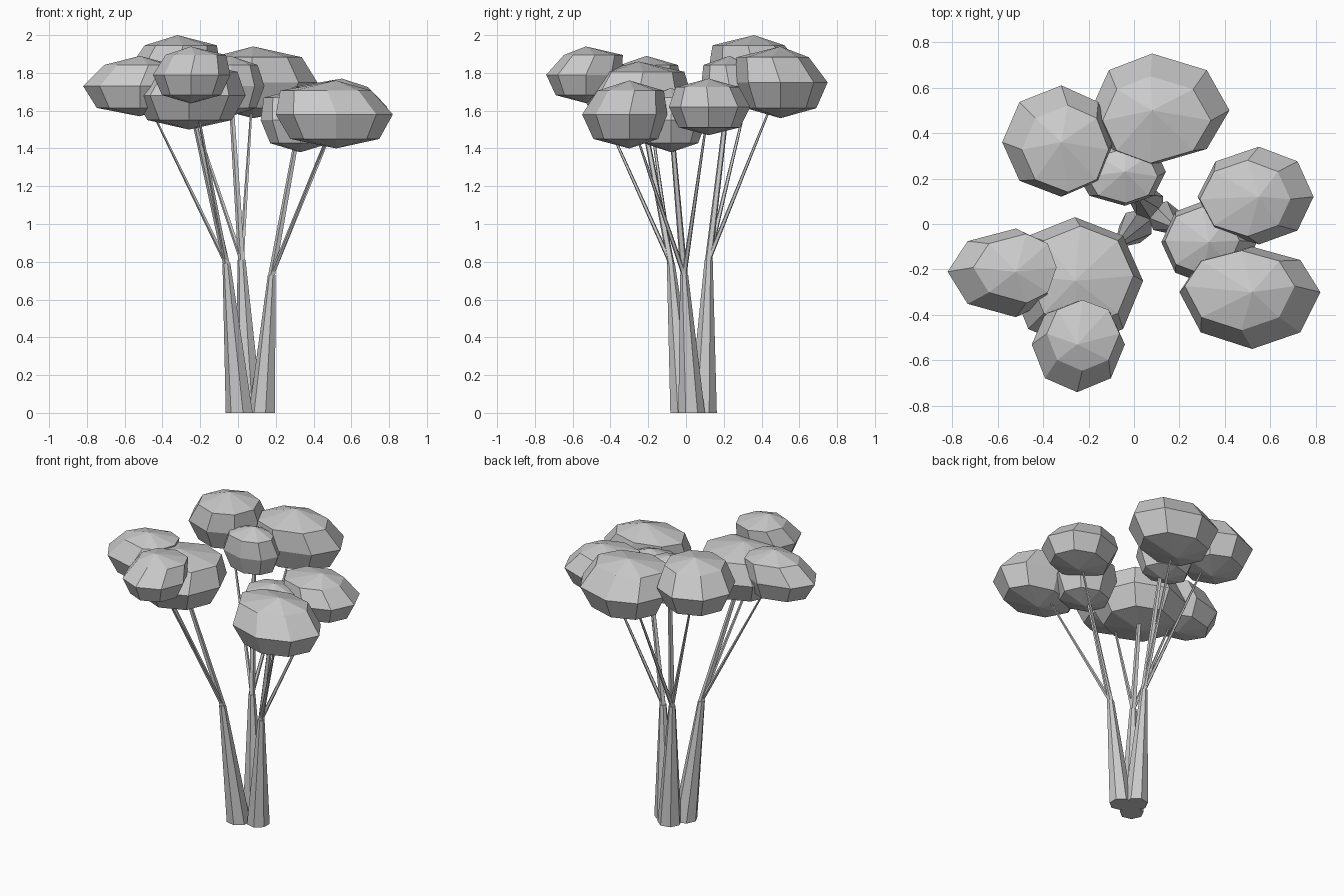
import bpy
import bmesh
from math import cos, sin, pi
from mathutils import Vector

default_cube = bpy.data.objects.get("Cube")
if default_cube:
    bpy.data.objects.remove(default_cube, do_unlink=True)

# One plain grey for the whole tree
grey = bpy.data.materials.new("plain grey")
grey.use_nodes = True
colour = (0.6, 0.6, 0.6, 1)
grey.diffuse_color = colour
grey.node_tree.nodes["Principled BSDF"].inputs["Base Color"].default_value = colour


def add_object(name, bm):
    """Turn a bmesh into a flat-shaded object with the shared material."""
    bmesh.ops.recalc_face_normals(bm, faces=bm.faces)
    mesh = bpy.data.meshes.new(name)
    bm.to_mesh(mesh)
    bm.free()
    mesh.materials.append(grey)
    obj = bpy.data.objects.new(name, mesh)
    bpy.context.collection.objects.link(obj)
    return obj


def bridge(bm, lower, upper):
    """Join two rings of equal length with quads."""
    count = len(lower)
    for i in range(count):
        j = (i + 1) % count
        bm.faces.new((lower[i], lower[j], upper[j], upper[i]))


def tapered_limb(name, start, end, start_radius, end_radius, sides):
    """Straight tapering limb whose end rings lie level."""
    bm = bmesh.new()
    rings = []
    for centre, radius in ((start, start_radius), (end, end_radius)):
        ring = []
        for i in range(sides):
            angle = 2 * pi * (i + 0.5) / sides
            offset = Vector((cos(angle), sin(angle), 0)) * radius
            ring.append(bm.verts.new(Vector(centre) + offset))
        rings.append(ring)
    bridge(bm, *rings)
    bm.faces.new(rings[0])
    bm.faces.new(rings[1])
    return add_object(name, bm)


def leaf_clump(name, centre, reach_x, reach_y, half_height):
    """Eight-sided faceted clump; reach gives the (negative, positive) extents."""
    bm = bmesh.new()
    centre = Vector(centre)
    # The shoulder of each clump leans in towards the trunk
    lean = Vector((-centre.x, -centre.y, 0)) * 0.09
    rings = []
    for level, width, shift in ((-0.72, 0.76, 0), (0, 1, 0), (0.7, 0.78, 1)):
        ring = []
        for i in range(8):
            x, y = cos(i * pi / 4), sin(i * pi / 4)
            offset = Vector((x * width * reach_x[x > 0],
                             y * width * reach_y[y > 0],
                             level * half_height))
            ring.append(bm.verts.new(centre + offset + lean * shift))
        rings.append(ring)
    bridge(bm, rings[0], rings[1])
    bridge(bm, rings[1], rings[2])
    # Triangle fans close the bottom and top
    for ring, sign in ((rings[0], -1), (rings[2], 1)):
        pole = bm.verts.new(centre + Vector((0, 0, sign * half_height)))
        for i in range(8):
            bm.faces.new((ring[i], ring[(i + 1) % 8], pole))
    return add_object(name, bm)


# Each stem: base, fork, base radius, then its clumps (the first is the main one)
# Each clump: name, centre, x reach, y reach, half height
stems = {
    "right": ((0.01, -0.01, 0), (-0.06, -0.08, 0.79), 0.075, (
        ("inner", (-0.26, -0.25, 1.68), (0.29, 0.3), (0.3, 0.28), 0.18),
        ("outer", (-0.52, -0.21, 1.73), (0.3, 0.17), (0.2, 0.19), 0.16),
        ("front", (-0.25, -0.53, 1.79), (0.2, 0.21), (0.21, 0.19), 0.15))),
    "back": ((0.06, 0.09, 0), (0.02, 0.12, 0.81), 0.075, (
        ("inner", (-0.04, 0.23, 1.73), (0.22, 0.18), (0.15, 0.16), 0.16),
        ("outer", (0.08, 0.5, 1.75), (0.27, 0.34), (0.24, 0.25), 0.19),
        ("side", (-0.32, 0.36, 1.82), (0.26, 0.23), (0.24, 0.25), 0.18))),
    "left": ((0.13, 0.03, 0), (0.18, -0.01, 0.73), 0.072, (
        ("inner", (0.33, -0.08, 1.55), (0.21, 0.21), (0.19, 0.19), 0.17),
        ("back", (0.55, 0.12, 1.62), (0.27, 0.24), (0.21, 0.22), 0.15),
        ("front", (0.52, -0.3, 1.58), (0.32, 0.3), (0.25, 0.2), 0.18))),
}

for side, (base, fork, radius, clumps) in stems.items():
    tapered_limb(side + "_trunk", base, fork, radius, 0.022, 7)
    for i, (part, centre, reach_x, reach_y, height) in enumerate(clumps):
        thick, thin = (0.02, 0.013) if i == 0 else (0.014, 0.005)
        tapered_limb(f"{side}_{part}_branch", fork, centre, thick, thin, 5)
        leaf_clump(f"{side}_{part}_leaves", centre, reach_x, reach_y, height)
